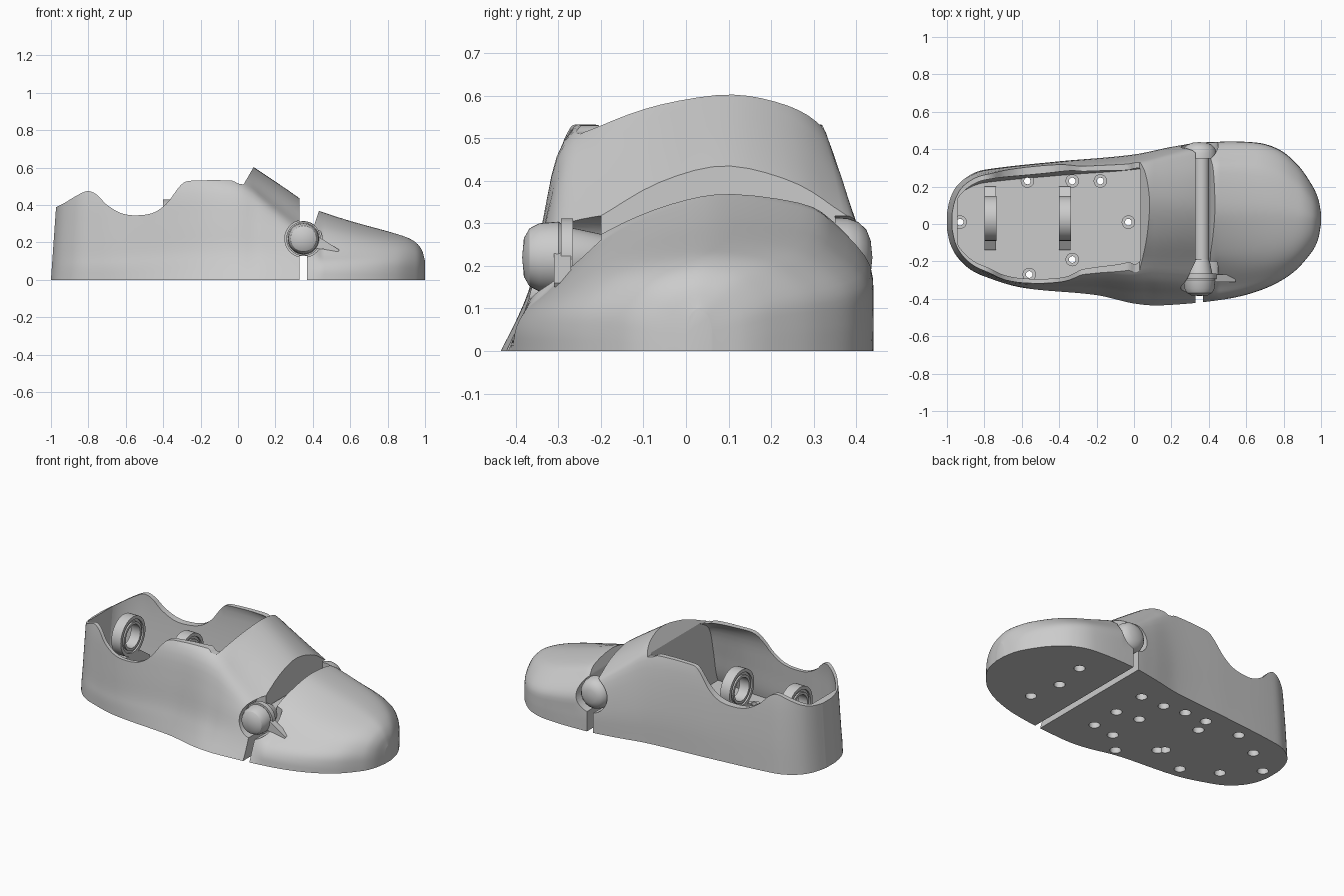
import bpy, bmesh, math
from mathutils import Vector

if "Cube" in bpy.data.objects:
    bpy.data.objects.remove(bpy.data.objects["Cube"])

grey = bpy.data.materials.new("plain_grey")
grey.use_nodes = True
colour = (0.6, 0.6, 0.6, 1)
grey.diffuse_color = colour
grey.node_tree.nodes["Principled BSDF"].inputs["Base Color"].default_value = colour


def finish(name, bm):
    bmesh.ops.remove_doubles(bm, verts=bm.verts, dist=1e-5)
    bmesh.ops.recalc_face_normals(bm, faces=bm.faces)
    mesh = bpy.data.meshes.new(name)
    bm.to_mesh(mesh)
    bm.free()
    mesh.materials.append(grey)
    obj = bpy.data.objects.new(name, mesh)
    bpy.context.collection.objects.link(obj)
    return obj


def curve(keys, x):
    """Smooth curve through (position, value) keys."""
    x = min(max(x, keys[0][0]), keys[-1][0])
    i = 0
    while i < len(keys) - 2 and x > keys[i + 1][0]:
        i += 1

    def slope(k):
        lo, hi = keys[max(k - 1, 0)], keys[min(k + 1, len(keys) - 1)]
        return (hi[1] - lo[1]) / (hi[0] - lo[0])

    (x0, v0), (x1, v1) = keys[i], keys[i + 1]
    d = x1 - x0
    t = (x - x0) / d
    s = t * t * (3 - 2 * t)
    return v0 + (v1 - v0) * s + d * t * (1 - t) * (slope(i) * (1 - t) - slope(i + 1) * t)


# Plan outline on both sides and crown height, all along the length
right_edge = [(-1, -.03), (-.985, -.1), (-.95, -.17), (-.88, -.24), (-.8, -.28), (-.6, -.34),
              (-.2, -.38), (0, -.425), (.15, -.435), (.5, -.4), (.7, -.345), (.85, -.26),
              (.95, -.15), (.985, -.08), (1, 0)]
left_edge = [(-1, .06), (-.985, .13), (-.95, .2), (-.88, .26), (-.8, .29), (-.4, .335),
             (0, .37), (.2, .41), (.37, .435), (.65, .435), (.78, .395), (.88, .31),
             (.95, .21), (.985, .135), (1, .06)]
crown = [(-1, .7), (-.3, .7), (0, .655), (.08, .605), (.33, .435), (.37, .395), (.43, .37),
         (.6, .315), (.88, .235), (.95, .2), (.985, .155), (1, .1)]

# Cross-sections as fractions of width and height, at five stations
heel = [(0, 0), (0, .1), (.01, .2), (.02, .4), (.04, .65), (.1, .85), (.25, .96),
        (.5, 1), (.75, .96), (.9, .85), (.96, .65), (.99, .3), (1, 0)]
tongue = [(0, 0), (.05, .13), (.09, .27), (.125, .5), (.18, .74), (.3, .84), (.46, .945),
          (.65, 1), (.8, .955), (.91, .86), (.96, .73), (1, .3), (1, 0)]
instep = [(0, 0), (.04, .17), (.07, .32), (.11, .52), (.16, .62), (.26, .73), (.42, .91),
          (.6, 1), (.78, .92), (.9, .78), (.97, .65), (1, .3), (1, 0)]
toe = [(0, 0), (.01, .15), (.04, .27), (.095, .38), (.2, .62), (.3, .79), (.45, .935),
       (.6, 1), (.82, .93), (.9, .8), (.99, .57), (1, .3), (1, 0)]
tip = [(0, 0), (0, .2), (.01, .4), (.05, .58), (.13, .76), (.25, .89), (.4, .97),
       (.55, 1), (.75, .93), (.88, .78), (.98, .55), (1, .3), (1, 0)]
stations = [(-.7, heel), (.08, tongue), (.33, instep), (.45, toe), (1, tip)]
LAST = len(heel) - 1


def blended(x):
    x = min(max(x, stations[0][0]), stations[-1][0])
    for (x0, p), (x1, q) in zip(stations, stations[1:]):
        if x <= x1:
            f = (x - x0) / (x1 - x0)
            mix = [tuple(a + (b - a) * f for a, b in zip(m, n)) for m, n in zip(p, q)]
            return [list(enumerate(axis)) for axis in zip(*mix)]


def loft(name, start, end, inset=0, floor=0, taper=0, steps=56, ring=44):
    """Skin the cross-sections between two stations."""
    bm = bmesh.new()
    rows = []
    for k in range(steps + 1):
        x = start + (end - start) * (1 - math.cos(math.pi * k / steps)) / 2
        a, b = curve(right_edge, x) + inset, curve(left_edge, x) - inset
        h = curve(crown, x) - inset
        across, up = blended(x)
        ends = []
        for low in (0, LAST):
            high = LAST / 2
            for _ in range(24):
                mid = (low + high) / 2
                if curve(up, mid) * h < floor:
                    low = mid
                else:
                    high = mid
            ends.append(low)
        row = []
        for j in range(ring + 1):
            u = ends[0] + (ends[1] - ends[0]) * j / ring
            y, z = a + (b - a) * curve(across, u), max(h * curve(up, u), 0)
            y -= taper * max(y, 0) * max(0, .5 - z)
            lean = .07 * z * max(0, (-.7 - x) / .3)
            row.append(bm.verts.new((x + lean, y, z)))
        rows.append(row)
    for r, s in zip(rows, rows[1:]):
        for j in range(ring + 1):
            n = (j + 1) % (ring + 1)
            bm.faces.new((r[j], r[n], s[n], s[j]))
    bm.faces.new(rows[0])
    bm.faces.new(rows[-1])
    return finish(name, bm)


def prism(name, outline, axis, spans):
    """Extrude a side outline along x or y, once per span."""
    bm = bmesh.new()
    for lo, hi in spans:
        ends = [[bm.verts.new((d, p, z) if axis == "x" else (p, d, z)) for p, z in outline]
                for d in (lo, hi)]
        for loop in ends:
            bm.faces.new(loop)
        for i in range(len(outline)):
            bm.faces.new((ends[0][i - 1], ends[0][i], ends[1][i], ends[1][i - 1]))
    return finish(name, bm)


def lathe(name, profile, places, axis="z", closed=False, sides=40):
    """Turn a (radius, offset) profile about an axis at each place."""
    turn = Vector((0, 0, 1)).rotation_difference(
        Vector([float(axis == c) for c in "xyz"]))
    bm = bmesh.new()
    for place in places:
        cols = []
        for k in range(sides):
            t = math.tau * k / sides
            cols.append([bm.verts.new(turn @ Vector((r * math.cos(t), r * math.sin(t), d))
                                      + Vector(place)) for r, d in profile])
        for k in range(sides):
            p, q = cols[k - 1], cols[k]
            for i in range(0 if closed else 1, len(profile)):
                bm.faces.new((p[i - 1], p[i], q[i], q[i - 1]))
    bmesh.ops.remove_doubles(bm, verts=bm.verts, dist=1e-5)
    bmesh.ops.dissolve_degenerate(bm, edges=bm.edges, dist=1e-6)
    return finish(name, bm)


def cut(obj, cutter):
    cutter.hide_render = True
    mod = obj.modifiers.new("cut", "BOOLEAN")
    mod.operation, mod.solver, mod.object = "DIFFERENCE", "EXACT", cutter
    bpy.context.view_layer.objects.active = obj
    bpy.ops.object.modifier_apply(modifier=mod.name)
    bpy.data.objects.remove(cutter)


HINGE = (.35, 0, .22)
FLOOR = .1

# Rear shell: hollowed behind the tongue, with a swooping ankle rim
rear = loft("rear_shell", -1, .33)
cut(rear, loft("cavity", -.97, .035, inset=.025, floor=FLOOR, taper=.4))
rim = [(-1.2, .32), (-.97, .39), (-.85, .457), (-.8, .475), (-.755, .455), (-.7, .4),
       (-.62, .355), (-.54, .345), (-.45, .36), (-.38, .41), (-.32, .49), (-.29, .52),
       (-.25, .53), (-.03, .53), (0, .515), (.03, .51)]
swoop = [(x, curve(rim, x)) for x in (rim[0][0] + (rim[-1][0] - rim[0][0]) * k / 80 for k in range(81))]
swoop += [(.085, .605), (.11, .66), (.11, .9), (-1.2, .9)]
cut(rear, prism("rim_cutter", swoop, "y", [(-1, 1)]))

# Toe cap with a slanted back edge
cap = loft("toe_cap", .37, 1)
slant = [(.34, .2), (.395, .21), (.41, .3), (.435, .375), (.46, .6), (.3, .6)]
cut(cap, prism("slant_cutter", slant, "y", [(-1, 1)]))

# Round recesses on both sides for the hinge ends
for shell in (rear, cap):
    cut(shell, lathe("hinge_recess", [(0, -.4), (.1, -.4), (.1, .4), (0, .4)],
                     [(.35, -.6, .22), (.35, .75, .22)], "y"))

# Screw holes in the sole
bosses = [(-.93, .01), (-.57, .23), (-.33, .23), (-.18, .23), (-.03, .01), (-.56, -.27), (-.33, -.19)]
blind = [(x, y) for x in (-.76, -.36) for y in (-.16, .13)]
blind += [(.12, .21), (.12, -.01), (.12, -.2), (-.04, .21), (-.03, -.22), (-.15, -.34)]
toe_holes = [(.59, .23), (.56, .02), (.6, -.18)]
pocket = [(0, -.1), (.032, -.1), (.032, .05), (0, .05)]
stepped = [(0, -.1), (.032, -.1), (.032, .05), (.018, .05), (.018, .2), (0, .2)]
for shell, profile, spots in ((rear, stepped, bosses), (rear, pocket, blind), (cap, pocket, toe_holes)):
    cut(shell, lathe("drill", profile, [(x, y, 0) for x, y in spots], sides=20))

lathe("screw_bosses", [(.018, -.01), (.036, -.01), (.036, .02), (.018, .02)],
      [(x, y, FLOOR) for x, y in bosses], closed=True, sides=24)

# Two upright bearings on brackets
wheels = [(x, .03, .31) for x in (-.768, -.37)]
lathe("bearing_rings", [(.07, -.032), (.085, -.032), (.085, -.022), (.1, -.022), (.1, -.032), (.12, -.032),
                        (.12, .032), (.1, .032), (.1, .022), (.085, .022), (.085, .032), (.07, .032)],
      wheels, "x", closed=True)
foot = [(-.14, .09), (.2, .09), (.2, .13), (.1, .2), (.03, .188), (-.04, .2), (-.14, .13)]
prism("bearing_brackets", foot, "x", [(x - .03, x + .03) for x, _, _ in wheels])

# Hinge: bar, collar, locking disc, knob, end dome and lever
lathe("hinge_bar", [(0, -.3), (.04, -.3), (.04, .38), (0, .38)], [(.362, 0, .22)], "y")
lathe("hinge_collar", [(0, -.27), (.07, -.27), (.055, -.2), (.05, -.19), (0, -.19)], [HINGE], "y")
lathe("locking_disc", [(0, -.294), (.092, -.294), (.092, -.265), (0, -.265)], [HINGE], "y")
lathe("hinge_knob", [(0, -.385), (.045, -.381), (.068, -.368), (.08, -.345), (.084, -.3), (.075, -.285), (0, -.285)],
      [HINGE], "y")
lathe("hinge_end_dome", [(0, .35), (.094, .35), (.092, .38), (.083, .405), (.065, .424), (.04, .434), (0, .438)],
      [HINGE], "y")
prism("locking_lever", [(.38, .17), (.45, .165), (.535, .15), (.542, .16), (.45, .218), (.39, .255)], "y",
      [(-.31, -.27)])

# Smooth shading with crisp edges
bpy.ops.object.select_all(action="DESELECT")
for obj in bpy.context.collection.objects:
    if obj.type == "MESH" and grey.name in obj.data.materials:
        obj.select_set(True)
        bpy.context.view_layer.objects.active = obj
bpy.ops.object.shade_smooth_by_angle(angle=math.radians(30))
